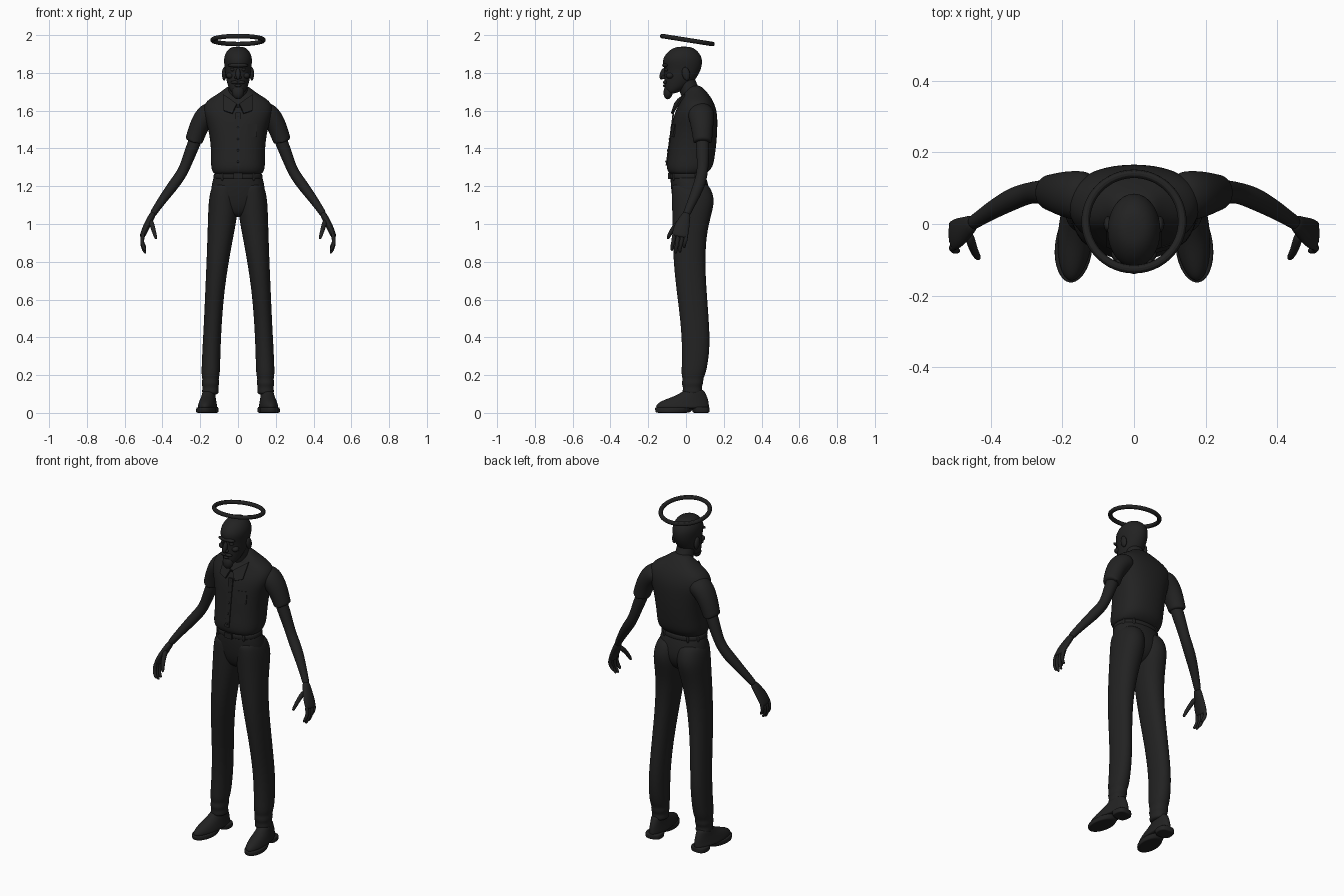
import bpy
import bmesh
import math
from mathutils import Vector, Matrix

default_cube = bpy.data.objects.get("Cube")
if default_cube:
    bpy.data.objects.remove(default_cube, do_unlink=True)

charcoal = bpy.data.materials.new("charcoal")
charcoal.use_nodes = True
charcoal_colour = (.016, .016, .016, 1)
charcoal.diffuse_color = charcoal_colour
charcoal.node_tree.nodes["Principled BSDF"].inputs["Base Color"].default_value = charcoal_colour


def finish(name, mesh_builder, mirrored=False, levels=0, smooth=True):
    """Turn a bmesh into an object with the shared material and modifiers."""
    bmesh.ops.recalc_face_normals(mesh_builder, faces=mesh_builder.faces)
    mesh = bpy.data.meshes.new(name)
    mesh_builder.to_mesh(mesh)
    mesh_builder.free()
    mesh.materials.append(charcoal)
    for polygon in mesh.polygons:
        polygon.use_smooth = smooth
    part = bpy.data.objects.new(name, mesh)
    bpy.context.collection.objects.link(part)
    if levels:
        subdivision = part.modifiers.new("rounding", 'SUBSURF')
        subdivision.levels = subdivision.render_levels = levels
    if mirrored:
        part.modifiers.new("other_side", 'MIRROR')
    return part


def loft(name, rings, mirrored=False, power=2.0, sides=16, levels=2):
    """Skin a list of (centre, across, depth) superellipse rings."""
    builder = bmesh.new()
    loops = []
    for centre, across, depth in rings:
        loop = []
        for step in range(sides):
            angle = math.tau * step / sides
            c, s = math.cos(angle), math.sin(angle)
            u = math.copysign(abs(c) ** (2 / power), c) * 1.025
            v = math.copysign(abs(s) ** (2 / power), s) * 1.025
            loop.append(builder.verts.new(centre + across * u + depth * v))
        loops.append(loop)
    for lower, upper in zip(loops, loops[1:]):
        for i in range(sides):
            j = (i + 1) % sides
            builder.faces.new((lower[i], lower[j], upper[j], upper[i]))
    builder.faces.new(loops[0])
    builder.faces.new(loops[-1])
    return finish(name, builder, mirrored, levels)


def layers(name, rows, **options):
    """Horizontal rings from rows of height, x limits and y limits."""
    rings = []
    for z, left, right, front, back in rows:
        rings.append((Vector(((left + right) / 2, (front + back) / 2, z)),
                      Vector(((right - left) / 2, 0, 0)),
                      Vector((0, (back - front) / 2, 0))))
    return loft(name, rings, **options)


def centred(name, rows, **options):
    """Layers that are symmetric about the middle."""
    return layers(name, [(z, -half, half, front, back) for z, half, front, back in rows], **options)


def limb(name, stations, mirrored=True, **options):
    """Rings square to a path; each station is a point, y radius, other radius."""
    points = [Vector(station[0]) for station in stations]
    rings = []
    for i, (_, wide, thin) in enumerate(stations):
        along = (points[min(i + 1, len(points) - 1)] - points[max(i - 1, 0)]).normalized()
        side = Vector((0, 1, 0))
        side = (side - along * side.dot(along)).normalized()
        rings.append((points[i], side * wide, along.cross(side) * thin))
    return loft(name, rings, mirrored=mirrored, **options)


def blob(name, centre, size, mirrored=False, tilt=0):
    """Ellipsoid tilted about the x axis."""
    builder = bmesh.new()
    placing = (Matrix.Translation(centre) @ Matrix.Rotation(math.radians(tilt), 4, 'X')
               @ Matrix.Diagonal((*size, 1)))
    bmesh.ops.create_uvsphere(builder, u_segments=16, v_segments=10, radius=1, matrix=placing)
    return finish(name, builder, mirrored)


def plate(name, corners, thickness, mirrored=False):
    builder = bmesh.new()
    builder.faces.new([builder.verts.new(corner) for corner in corners])
    part = finish(name, builder, mirrored, smooth=False)
    solid = part.modifiers.new("thickness", 'SOLIDIFY')
    solid.thickness, solid.offset = thickness, 0
    return part


# Halo, higher at the front
bpy.ops.mesh.primitive_torus_add(major_segments=48, minor_segments=12, major_radius=.135,
                                 minor_radius=.012, location=(0, .007, 1.974),
                                 rotation=(math.radians(-9), 0, 0))
halo = bpy.context.object
halo.name = "halo"
halo.data.materials.append(charcoal)
bpy.ops.object.shade_smooth_by_angle()

# Head and neck
centred("head", [
    (1.69, .025, -.1, -.06), (1.705, .042, -.112, -.02), (1.74, .056, -.114, .03),
    (1.78, .065, -.113, .06), (1.82, .069, -.114, .08), (1.86, .075, -.125, .087),
    (1.89, .072, -.115, .08), (1.92, .057, -.088, .058), (1.94, .03, -.05, .025)])
limb("neck", [((0, .055, 1.62), .065, .06), ((0, .03, 1.68), .05, .052),
              ((0, 0, 1.75), .05, .05), ((0, -.01, 1.8), .045, .045)], mirrored=False)
blob("brow", (0, -.108, 1.84), (.055, .018, .012))
blob("nose", (0, -.123, 1.795), (.013, .015, .032), tilt=-18)
blob("nostril", (.01, -.12, 1.776), (.009, .011, .009), mirrored=True)
blob("eye", (.028, -.101, 1.817), (.013, .013, .009), mirrored=True)
blob("cheekbone", (.043, -.085, 1.785), (.02, .022, .016), mirrored=True)
blob("moustache", (.017, -.111, 1.75), (.022, .012, .009), mirrored=True)
blob("lower_lip", (0, -.113, 1.732), (.018, .009, .007))
blob("beard", (0, -.094, 1.7), (.032, .025, .04), tilt=-8)
blob("ear", (.073, 0, 1.795), (.012, .021, .036), mirrored=True, tilt=12)

# Shirt body, bloused over the belt
centred("shirt", [
    (1.262, .118, -.075, .095), (1.27, .132, -.092, .11), (1.3, .143, -.104, .142),
    (1.36, .141, -.095, .152), (1.44, .145, -.085, .162), (1.52, .16, -.075, .166),
    (1.59, .187, -.06, .165), (1.645, .178, -.03, .147), (1.68, .12, -.018, .125),
    (1.71, .075, .0, .1), (1.735, .05, .02, .075)], power=2.4)
limb("sleeve", [
    ((.11, .075, 1.6), .068, .055), ((.165, .08, 1.583), .07, .062),
    ((.205, .085, 1.525), .06, .052), ((.23, .088, 1.45), .05, .047),
    ((.236, .088, 1.432), .05, .047), ((.236, .088, 1.43), .041, .038),
    ((.225, .088, 1.46), .038, .035)])

# Collar band, its points and the button strip
loft("collar", [(Vector((0, .012, 1.672)) + Vector((0, -.7, .7)) * lift,
                 Vector((width, 0, 0)), Vector((0, .7, .7)) * depth)
                for lift, width, depth in
                [(-.025, .085, .085), (0, .08, .08), (.022, .07, .075), (.022, .06, .065)]])
plate("collar_point", [(.006, -.06, 1.635), (.03, -.076, 1.585), (.075, -.062, 1.6),
                       (.078, -.008, 1.685), (.04, -.042, 1.66)], .009, mirrored=True)
plate("button_strip", [(-.014, -.104, 1.31), (.014, -.104, 1.31),
                       (.014, -.066, 1.59), (-.014, -.066, 1.59)], .008)
for number in range(5):
    share = number / 4
    blob("shirt_button", (0, -.106 + .036 * share, 1.33 + .24 * share), (.006, .004, .006))
plate("chest_pocket", [(.05, -.079, 1.46), (.1, -.066, 1.46),
                       (.1, -.054, 1.53), (.05, -.07, 1.53)], .009)

# Belt and buckle
centred("belt", [(1.238, .12, -.08, .103), (1.24, .131, -.086, .11),
                 (1.266, .129, -.087, .108), (1.268, .118, -.08, .1)], power=2.3)
builder = bmesh.new()
bmesh.ops.create_cube(builder, size=1, matrix=Matrix.Translation((0, -.088, 1.253))
                      @ Matrix.Diagonal((.045, .012, .032, 1)))
finish("buckle", builder, smooth=False)
for turn in (.7, 2.0, 2.5):
    x, y = .129 * math.sin(turn), .012 - .1 * math.cos(turn)
    blob("belt_loop", (x, y, 1.25), (.008, .008, .022), mirrored=True)

# Trousers
centred("trouser_seat", [
    (1.265, .118, -.075, .095), (1.25, .128, -.082, .105), (1.2, .141, -.08, .12),
    (1.13, .145, -.072, .13), (1.07, .1, -.055, .105), (1.035, .04, -.025, .06)], power=2.3)
layers("trouser_leg", [
    (1.225, .015, .125, -.07, .105), (1.18, .0, .145, -.075, .136),
    (1.12, .0, .155, -.074, .151), (1.05, .003, .158, -.072, .134),
    (.95, .022, .161, -.07, .108), (.8, .05, .166, -.066, .1),
    (.65, .072, .173, -.05, .108), (.5, .085, .179, -.03, .12),
    (.36, .092, .187, -.02, .127), (.25, .095, .192, -.022, .114),
    (.2, .097, .193, -.024, .1), (.18, .104, .187, -.016, .09),
    (.155, .099, .193, -.024, .092), (.135, .106, .186, -.014, .08),
    (.11, .1, .192, -.02, .088), (.095, .11, .183, -.01, .076)],
    mirrored=True, power=2.2)

# Shoes, turned slightly outward, with a separate sole and heel
shoe_parts = [
    layers("shoe", [(.022, .11, .2, -.155, .118), (.03, .104, .206, -.162, .122),
                    (.05, .108, .2, -.155, .12), (.07, .113, .195, -.115, .117),
                    (.088, .117, .19, -.062, .11), (.11, .12, .187, -.022, .1),
                    (.125, .125, .18, 0, .09)], mirrored=True),
    layers("shoe_sole", [(0, .11, .204, -.155, .01), (.002, .104, .209, -.163, .018),
                         (.028, .104, .209, -.167, .05), (.03, .11, .204, -.16, .05)],
           mirrored=True),
    layers("shoe_heel", [(0, .112, .198, .04, .119), (.002, .107, .203, .036, .123),
                         (.03, .107, .203, .03, .124), (.032, .112, .198, .03, .12)],
           mirrored=True, power=2.8)]
ankle = Matrix.Translation((.15, .05, 0))
for part in shoe_parts:
    part.data.transform(ankle @ Matrix.Rotation(math.radians(6), 4, 'Z') @ ankle.inverted())

# Bare arms
limb("arm", [
    ((.2, .086, 1.51), .034, .034), ((.24, .088, 1.41), .036, .034),
    ((.27, .09, 1.33), .031, .029), ((.295, .086, 1.27), .029, .028),
    ((.335, .073, 1.215), .032, .03), ((.395, .04, 1.135), .026, .024),
    ((.437, .012, 1.075), .02, .019), ((.455, 0, 1.045), .021, .018)])

# Hands
limb("palm", [
    ((.445, .007, 1.063), .02, .017), ((.465, -.008, 1.025), .03, .018),
    ((.488, -.024, .98), .042, .018), ((.505, -.032, .94), .043, .015),
    ((.508, -.034, .93), .036, .011)])
for name, y, reach in (("little_finger", .0, .07), ("ring_finger", -.022, .095),
                       ("middle_finger", -.044, .1), ("index_finger", -.065, .085)):
    tip_y = y - .01
    limb(name, [((.5, y, .955), .011, .011), ((.51, y, .945 - reach * .4), .011, .011),
                ((.503, tip_y, .945 - reach * .75), .01, .01),
                ((.488, tip_y, .942 - reach), .008, .008)], sides=8)
limb("thumb", [((.462, -.025, 1.02), .017, .015), ((.452, -.062, .985), .014, .013),
               ((.442, -.085, .95), .012, .011), ((.432, -.098, .918), .008, .008)], sides=8)
